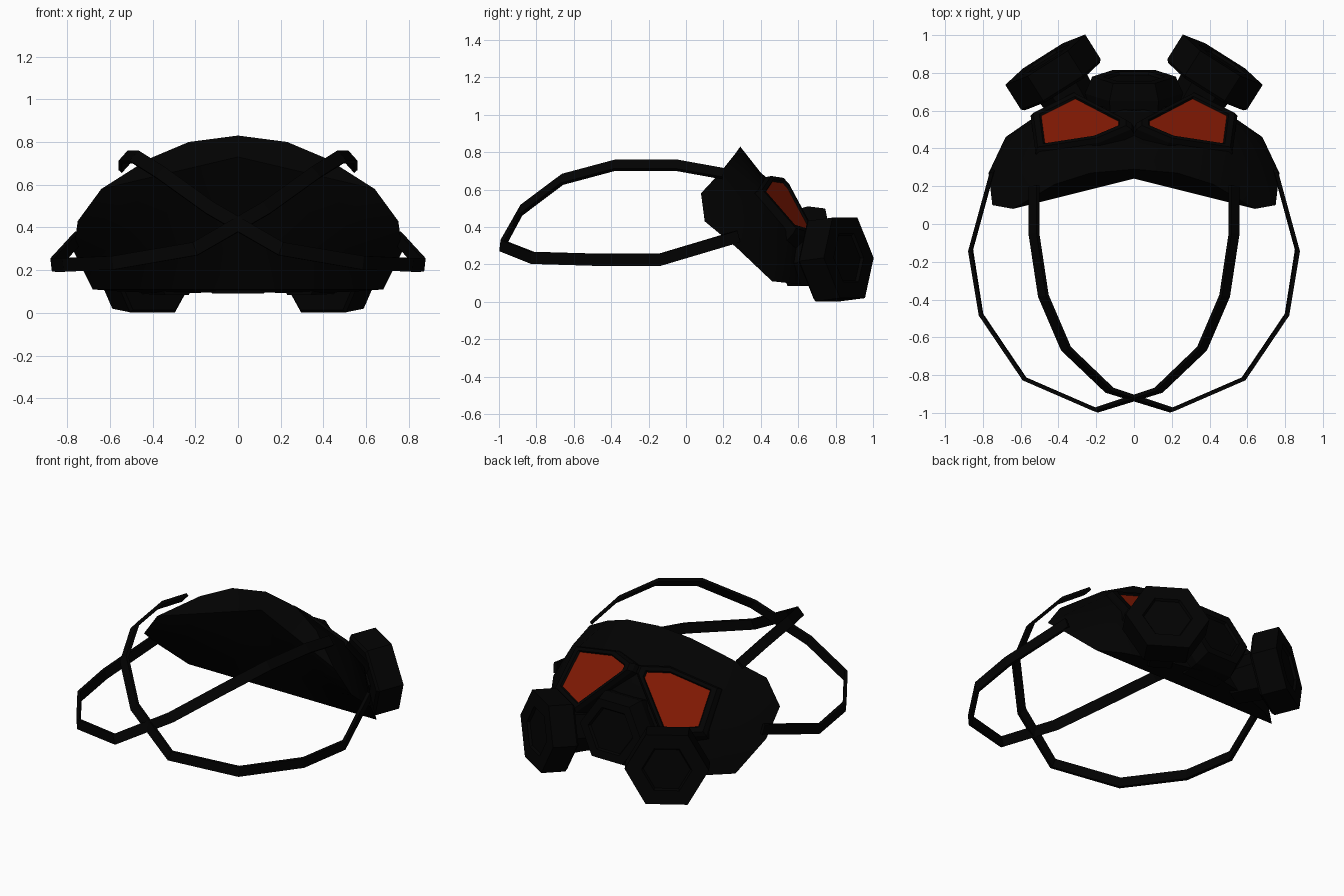
import bpy, bmesh, math
from mathutils import Vector

cube = bpy.data.objects.get("Cube")
if cube:
    bpy.data.objects.remove(cube, do_unlink=True)


def material(name, color):
    m = bpy.data.materials.new(name)
    m.use_nodes = True
    m.diffuse_color = (*color, 1)
    m.node_tree.nodes["Principled BSDF"].inputs["Base Color"].default_value = (*color, 1)
    return m


BLACK = material("black rubber", (0.0006, 0.0006, 0.0006))
RED = material("red lens", (0.215, 0.0095, 0.001))


def finish(name, bm, mirror=True, mats=(BLACK,)):
    mesh = bpy.data.meshes.new(name)
    bm.to_mesh(mesh)
    bm.free()
    ob = bpy.data.objects.new(name, mesh)
    bpy.context.collection.objects.link(ob)
    for m in mats:
        mesh.materials.append(m)
    if mirror:
        ob.modifiers.new("Mirror", 'MIRROR')
    return ob


def loft(rings):
    """Bridge rings of points and cap both ends."""
    bm = bmesh.new()
    rows = [[bm.verts.new(p) for p in ring] for ring in rings]
    n = len(rows[0])
    for a, b in zip(rows, rows[1:]):
        for i in range(n):
            j = (i + 1) % n
            bm.faces.new((a[i], a[j], b[j], b[i]))
    bm.faces.new(rows[0])
    end = bm.faces.new(rows[-1])
    bmesh.ops.recalc_face_normals(bm, faces=bm.faces)
    return bm, end


def hex_rings(center, axis, profile, wide=1.0):
    """Six-sided rings from (radius, offset along axis) pairs."""
    c, n = Vector(center), Vector(axis).normalized()
    u = n.cross(Vector((0, 0, 1))).normalized()
    v = u.cross(n)
    turns = [k * math.pi / 3 for k in range(6)]
    return [[c + n * d + u * (r * wide * math.cos(t)) + v * (r * math.sin(t))
             for t in turns] for r, d in profile]


# Face shell: rows from forehead to chin, centre line out to the side rim
rows = [
    [(0, .29, .83), (.23, .27, .80), (.42, .21, .72), (.64, .08, .58)],
    [(0, .40, .69), (.25, .40, .67), (.50, .38, .60), (.75, .10, .43)],
    [(0, .60, .52), (.25, .63, .41), (.53, .54, .40), (.77, .27, .29)],
    [(0, .70, .10), (.30, .65, .09), (.55, .55, .10), (.68, .46, .11)],
]
# Inner lining: each row returns from the rim to the centre of the back
lining = [(0, .24, .73), (0, .33, .50), (0, .40, .30), (0, .46, .11)]
bm = bmesh.new()
grid = []
for row, middle in zip(rows, lining):
    rim = Vector(row[-1])
    inner = [rim.lerp(Vector(middle), k / 3) for k in (1, 2, 3)]
    grid.append([bm.verts.new(p) for p in row + inner])
for a, b in zip(grid, grid[1:]):
    for i in range(6):
        bm.faces.new((a[i], a[i + 1], b[i + 1], b[i]))
for g in (grid[0], grid[-1]):
    bm.faces.new((g[0], g[1], g[5], g[6]))
    bm.faces.new((g[1], g[2], g[4], g[5]))
    bm.faces.new((g[2], g[3], g[4]))
bmesh.ops.recalc_face_normals(bm, faces=bm.faces)
shell = finish("face_shell", bm)

# Goggle frames with shallow recessed lenses on a sloping plane
outline = [(.08, .54), (.31, .66), (.49, .57), (.47, .42), (.21, .46), (.08, .515)]
mid = Vector((.29, .535))
slope = Vector((.4, 1.1, 1)).normalized()


def lens_ring(scale, lift):
    ring = []
    for p in outline:
        x, y = mid + (Vector(p) - mid) * scale
        ring.append(Vector((x, y, 1.23 - 1.1 * y - .4 * x)) + slope * lift)
    return ring


bm, pane = loft([lens_ring(1.36, -.09), lens_ring(1.3, -.01), lens_ring(1.2, .015),
                 lens_ring(1.04, .015), lens_ring(1.0, .004)])
pane.material_index = 1
finish("goggle_frame", bm, mats=(BLACK, RED))

# Snout with a recessed six-sided front
bm, _ = loft(hex_rings((0, .78, .325), (0, .97, .2),
                       [(.225, -.22), (.24, -.09), (.205, 0), (.15, 0), (.14, -.015)], 1.08))
finish("snout", bm, mirror=False)

# Filter canisters and their necks
face_center, filter_axis = (.47, .87, .235), (.53, .84, .11)
bm, _ = loft(hex_rings(face_center, filter_axis,
                       [(.235, -.17), (.25, -.155), (.25, 0), (.15, 0), (.14, -.015)]))
finish("filter_canister", bm)
bm, _ = loft(hex_rings(face_center, filter_axis, [(.13, -.36), (.15, -.15)]))
finish("filter_neck", bm)

# Head straps: each runs over the top, crosses behind and returns low on the other side
path = [Vector(p) for p in [
    (.53, .20, .685), (.53, -.05, .73), (.48, -.38, .73), (.36, -.66, .655), (.13, -.88, .49),
    (-.20, -.985, .30), (-.58, -.82, .235), (-.81, -.48, .225), (-.865, -.14, .225),
    (-.75, .28, .35)]]
head = Vector((0, -.3, .3))
rings = []
for i, p in enumerate(path):
    tangent = (path[min(i + 1, len(path) - 1)] - path[max(i - 1, 0)]).normalized()
    out = p - head
    out = (out - tangent * out.dot(tangent)).normalized()
    w, t = tangent.cross(out) * .032, out * .01
    rings.append([p + w + t, p + w - t, p - w - t, p - w + t])
bm, _ = loft(rings)
finish("head_strap", bm)

# Soft shading on the shell, crisp edges elsewhere
bpy.ops.object.select_all(action='DESELECT')
shell.select_set(True)
bpy.context.view_layer.objects.active = shell
bpy.ops.object.shade_smooth_by_angle(angle=math.radians(40))
